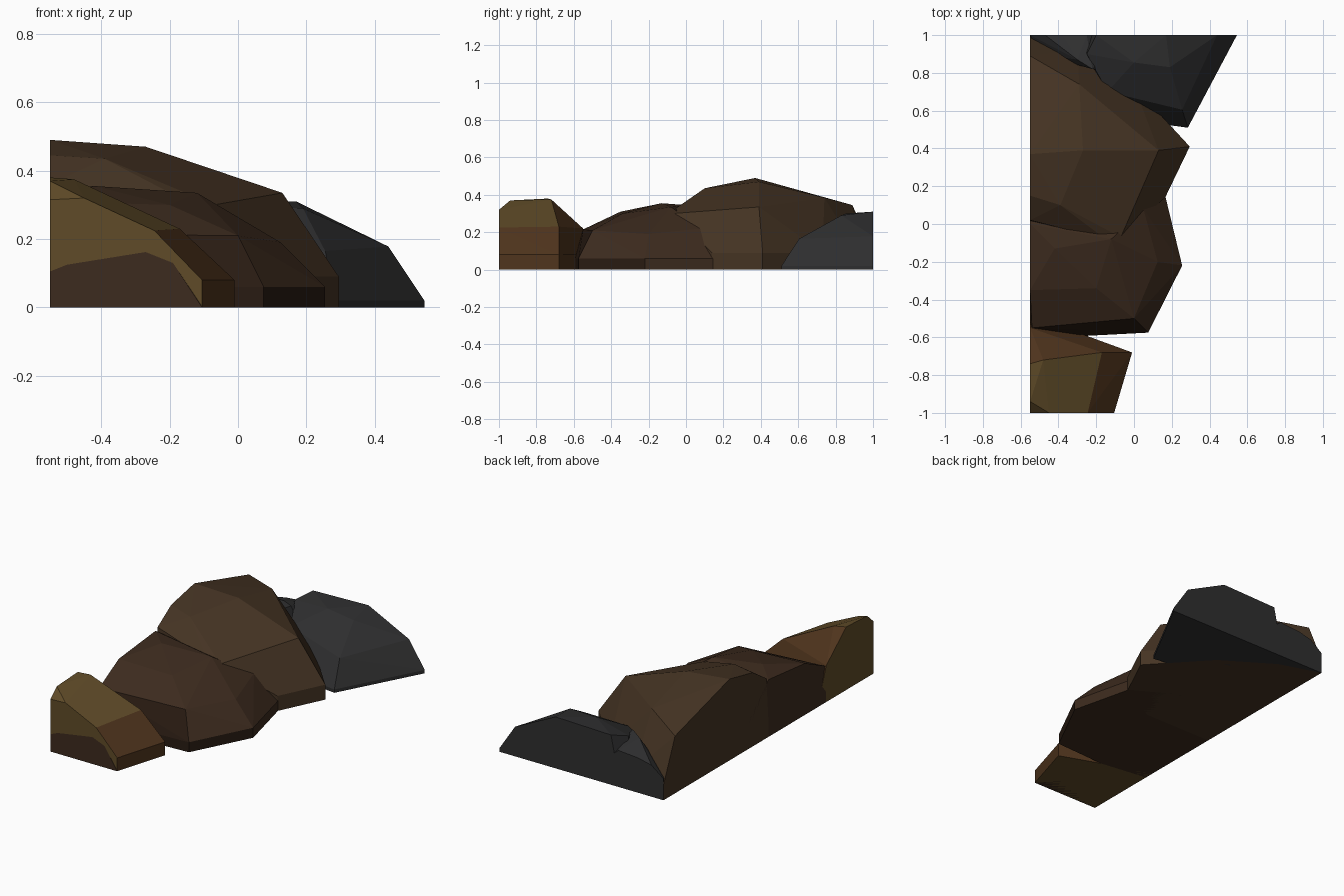
import bpy, bmesh, math
from mathutils import Vector


def material(name, rgb):
    m = bpy.data.materials.new(name)
    m.diffuse_color = (*rgb, 1)
    return m


OLIVE = material("olive_stone", (0.115, 0.07, 0.021))
RUST = material("rust_stone", (0.078, 0.034, 0.012))
BROWN = material("brown_stone", (0.06, 0.034, 0.017))
DARK = material("dark_brown_stone", (0.022, 0.011, 0.006))
UMBER = material("umber_stone", (0.046, 0.024, 0.013))
GREY = material("grey_stone", (0.028, 0.028, 0.029))


def boulder(name, foot, skirt, crown, main, side=None, side_test=None):
    """Faceted boulder: ground outline with an upright skirt, hulled to crown points."""
    pts = [(x, y, z) for x, y in foot for z in (0, skirt)] + crown
    bm = bmesh.new()
    verts = [bm.verts.new(p) for p in pts]
    res = bmesh.ops.convex_hull(bm, input=verts)
    junk = {g for g in res["geom_interior"] + res["geom_unused"]
            if isinstance(g, bmesh.types.BMVert)}
    bmesh.ops.delete(bm, geom=list(junk), context='VERTS')
    bmesh.ops.dissolve_limit(bm, angle_limit=math.radians(3),
                             verts=bm.verts[:], edges=bm.edges[:])
    bmesh.ops.recalc_face_normals(bm, faces=bm.faces[:])
    for f in bm.faces:
        f.normal_update()
        f.material_index = int(bool(side_test and side_test(f.normal)))
    me = bpy.data.meshes.new(name)
    bm.to_mesh(me)
    bm.free()
    me.materials.append(main)
    if side:
        me.materials.append(side)
    ob = bpy.data.objects.new(name, me)
    bpy.context.collection.objects.link(ob)
    return ob


# front boulder, olive with rusty flanks
boulder("front_boulder",
        [(-0.01, -0.68), (-0.105, -1), (-0.27, -0.585), (-0.55, -0.5), (-0.55, -1)], 0.08,
        [(-0.245, -1, 0.225), (-0.17, -0.68, 0.23), (-0.48, -0.72, 0.375),
         (-0.55, -0.94, 0.37), (-0.55, -0.74, 0.38), (-0.45, -1, 0.32),
         (-0.55, -1, 0.315), (-0.55, -0.55, 0.22)],
        OLIVE, RUST, lambda n: n.y > 0.3 or n.x > 0.6)

# buried stone showing in the front cut
boulder("buried_front_stone", [(-0.105, -1), (-0.55, -1), (-0.3, -0.8)], 0.002,
        [(-0.19, -1.001, 0.13), (-0.27, -1.001, 0.162), (-0.5, -1.001, 0.125),
         (-0.55, -1.001, 0.105), (-0.105, -1.001, 0), (-0.55, -1.001, 0)], UMBER)

# middle boulder
boulder("middle_boulder",
        [(-0.55, -0.55), (-0.25, -0.592), (0.075, -0.575), (0.255, -0.22),
         (0.165, 0.15), (-0.1, 0.3), (-0.55, 0.3)], 0.06,
        [(0.0, -0.5, 0.21), (0.125, -0.2, 0.19), (0.05, 0.08, 0.22),
         (-0.14, -0.31, 0.285), (-0.2, -0.34, 0.3), (-0.48, -0.34, 0.312),
         (-0.3, -0.5, 0.225), (-0.54, -0.55, 0.215), (-0.42, -0.13, 0.355),
         (-0.12, -0.08, 0.335), (-0.55, 0.0, 0.345), (-0.55, -0.35, 0.31)],
        UMBER, DARK, lambda n: n.y < -0.45 and n.z > -0.5)

# tall boulder
boulder("tall_boulder",
        [(0.165, 0.14), (0.295, 0.41), (0.0, 0.73), (-0.3, 0.92), (-0.55, 1),
         (-0.1, 0.0), (-0.55, 0.0)], 0.09,
        [(0.13, 0.39, 0.335), (-0.27, 0.39, 0.47), (-0.55, 0.37, 0.49),
         (-0.29, 0.74, 0.385), (-0.55, 0.89, 0.345), (-0.07, -0.07, 0.3),
         (-0.15, -0.08, 0.31), (-0.39, 0.1, 0.435), (-0.55, 0.15, 0.445),
         (-0.55, 0.02, 0.36)],
        BROWN)

# grey boulder at the back corner
boulder("back_boulder",
        [(0.545, 1), (0.465, 0.91), (0.285, 0.51), (0.1, 0.535), (-0.15, 0.7), (-0.26, 1)], 0.02,
        [(0.255, 0.605, 0.165), (0.19, 0.83, 0.29), (0.0, 0.855, 0.3),
         (-0.14, 0.7, 0.215), (-0.25, 0.9, 0.27), (-0.2, 1, 0.3), (0.17, 1, 0.31),
         (0.28, 1, 0.245), (0.44, 1, 0.178)],
        GREY)

# small grey stone wedged behind the tall boulder
boulder("wedged_stone",
        [(-0.1, 0.8), (-0.1, 1), (-0.55, 1), (-0.5, 0.9)], 0.1,
        [(-0.22, 0.82, 0.27), (-0.3, 0.87, 0.26), (-0.25, 1, 0.22),
         (-0.38, 1, 0.21), (-0.47, 1, 0.19), (-0.55, 1, 0.13)],
        GREY)
